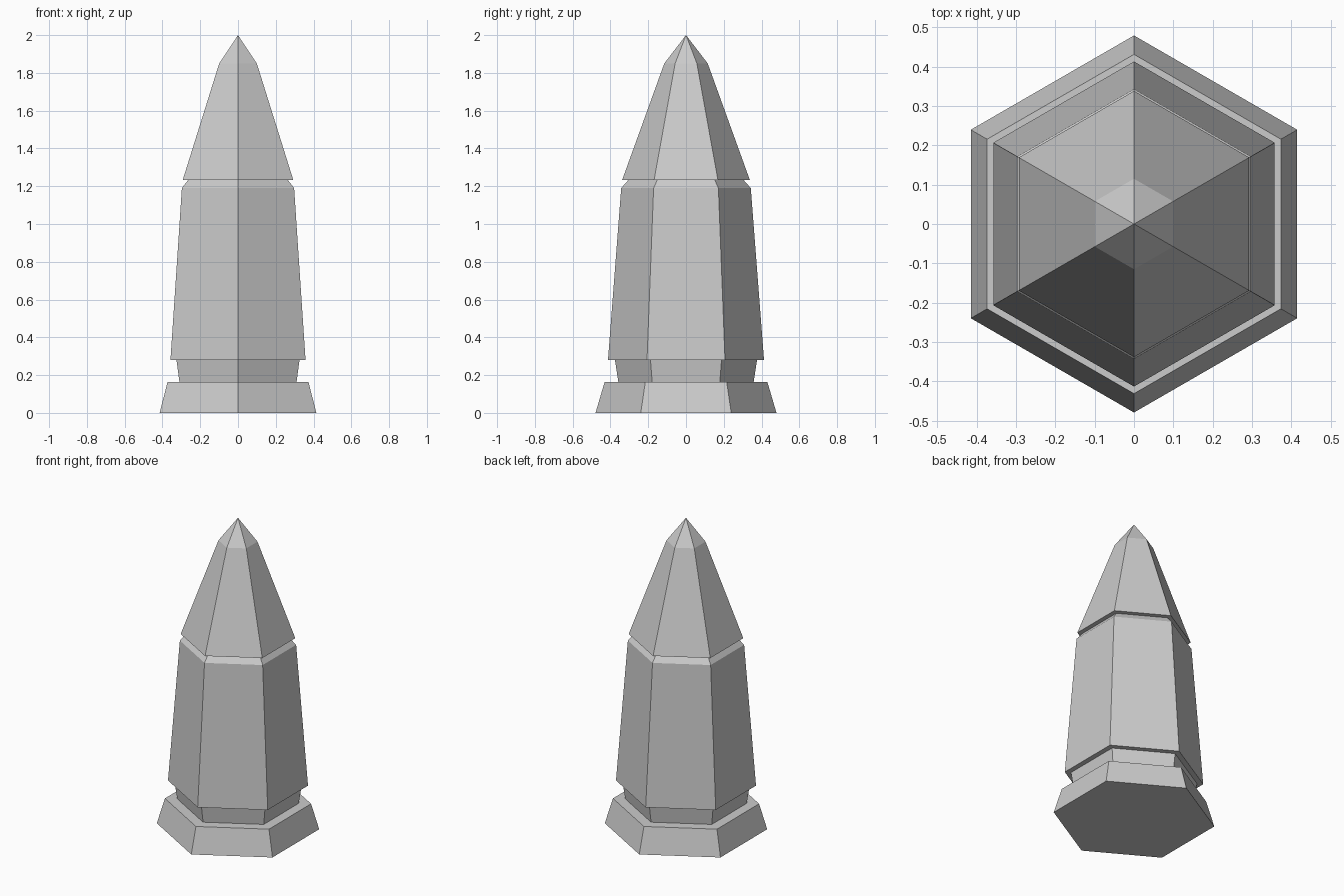
import bpy, bmesh
from math import sin, cos, tau

if "Cube" in bpy.data.objects:
    bpy.data.objects.remove(bpy.data.objects["Cube"])

SIDES = 6
# Corner radius and height, from the foot up to just below the tip
PROFILE = [
    (0.479, 0.0), (0.431, 0.163),      # sloped foot
    (0.358, 0.163), (0.376, 0.28),     # recessed neck
    (0.413, 0.28), (0.343, 1.19),      # tapering shaft
    (0.305, 1.233), (0.338, 1.233),    # groove under the point
    (0.115, 1.85),                     # long spire
]
TIP_Z = 2.0

bm = bmesh.new()
# Hexagonal rings with corners on the y axis
rings = [[bm.verts.new((r * sin(tau * i / SIDES), -r * cos(tau * i / SIDES), z))
          for i in range(SIDES)] for r, z in PROFILE]
tip = bm.verts.new((0, 0, TIP_Z))

# Base cap, walls and pointed tip
bm.faces.new(rings[0][::-1])
for i in range(SIDES):
    j = (i + 1) % SIDES
    for low, high in zip(rings, rings[1:]):
        bm.faces.new((low[i], low[j], high[j], high[i]))
    bm.faces.new((rings[-1][i], rings[-1][j], tip))
bmesh.ops.recalc_face_normals(bm, faces=bm.faces)

mesh = bpy.data.meshes.new("hexagonal_pillar")
bm.to_mesh(mesh)
bm.free()
bpy.context.collection.objects.link(bpy.data.objects.new("hexagonal_pillar", mesh))
